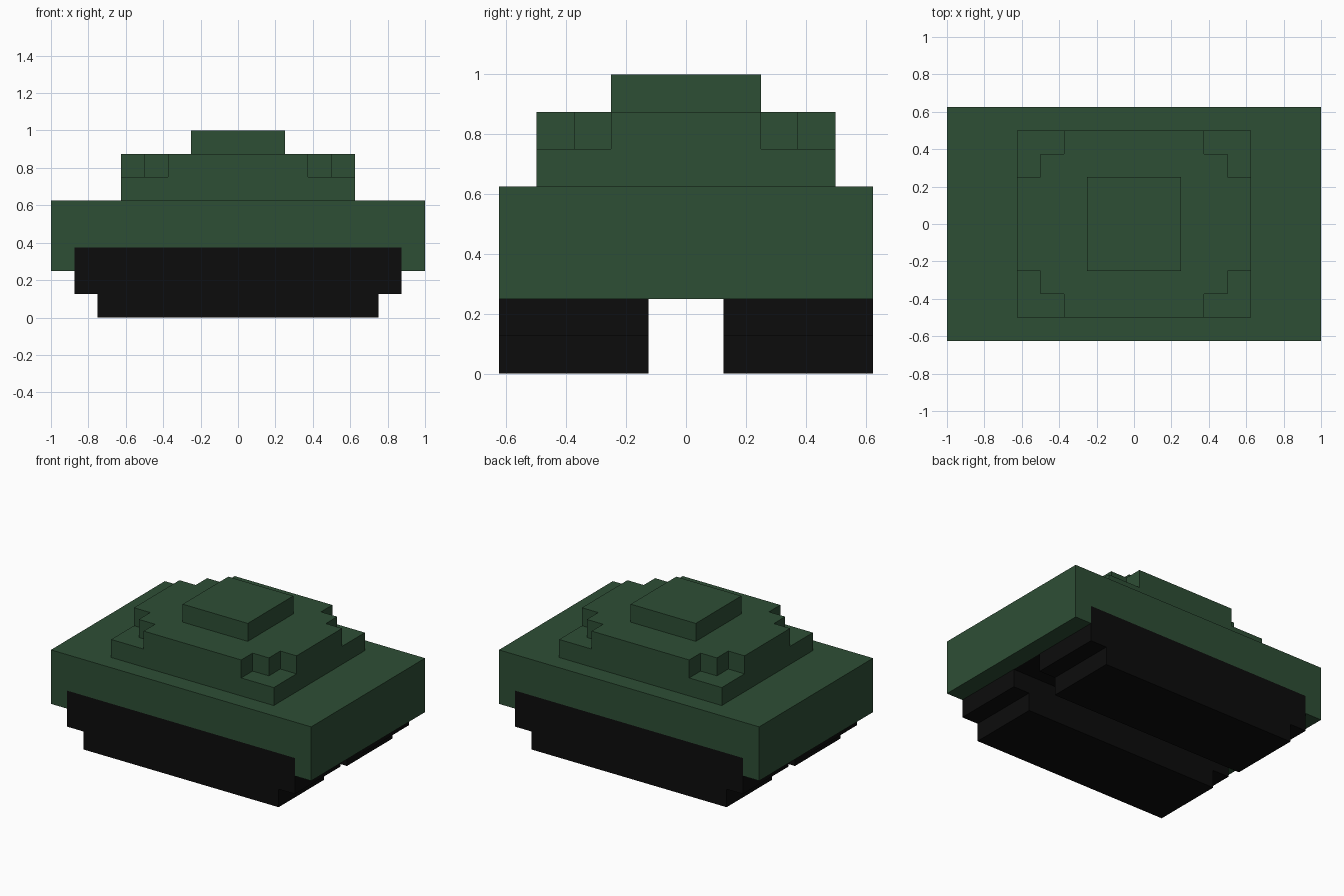
import bpy, bmesh
from mathutils import Vector

if "Cube" in bpy.data.objects:
    bpy.data.objects.remove(bpy.data.objects["Cube"])


def material(name, rgb):
    m = bpy.data.materials.new(name)
    m.diffuse_color = (*rgb, 1.0)
    m.use_nodes = True
    m.node_tree.nodes["Principled BSDF"].inputs["Base Color"].default_value = m.diffuse_color
    return m


GREEN = material("army green", (0.027, 0.077, 0.036))
BLACK = material("track black", (0.0037, 0.0037, 0.0037))


def extrude(name, points, direction, mat):
    """Close a flat outline of 3D points and extrude it along a direction."""
    bm = bmesh.new()
    face = bm.faces.new([bm.verts.new(p) for p in points])
    result = bmesh.ops.extrude_face_region(bm, geom=[face], use_keep_orig=True)
    moved = [g for g in result["geom"] if isinstance(g, bmesh.types.BMVert)]
    bmesh.ops.translate(bm, verts=moved, vec=Vector(direction))
    bmesh.ops.recalc_face_normals(bm, faces=bm.faces)
    mesh = bpy.data.meshes.new(name)
    bm.to_mesh(mesh)
    bm.free()
    mesh.materials.append(mat)
    obj = bpy.data.objects.new(name, mesh)
    bpy.context.collection.objects.link(obj)
    return obj


def side_profile(name, half, y0, y1, mat):
    """Mirror a half outline (x, z) over x = 0 and extrude it across y."""
    outline = half + [(-x, z) for x, z in reversed(half)]
    return extrude(name, [(x, y0, z) for x, z in outline], (0, y1 - y0, 0), mat)


def top_profile(name, corner, z0, z1, mat):
    """Mirror one corner outline (x, y) to all four corners and extrude it up."""
    half = corner + [(-x, y) for x, y in reversed(corner)]
    outline = half + [(x, -y) for x, y in reversed(half)]
    return extrude(name, [(x, y, z0) for x, y in outline], (0, 0, z1 - z0), mat)


# Hull, notched underneath to seat the running gear
side_profile("hull", [(0.875, 0.375), (0.875, 0.25), (1, 0.25), (1, 0.625)],
             -0.625, 0.625, GREEN)

# Tracks with a stepped lower edge, and the belly plate between them
track = [(0.75, 0), (0.75, 0.125), (0.875, 0.125), (0.875, 0.375)]
side_profile("front_track", track, -0.625, -0.125, BLACK)
side_profile("back_track", track, 0.125, 0.625, BLACK)
side_profile("belly_plate", [(0.875, 0.25), (0.875, 0.375)], -0.125, 0.125, BLACK)

# Turret: plain base, layer with stepped corners, square hatch
top_profile("turret_base", [(0.625, 0.5)], 0.625, 0.75, GREEN)
top_profile("turret_top", [(0.625, 0.25), (0.5, 0.25), (0.5, 0.375),
                           (0.375, 0.375), (0.375, 0.5)], 0.75, 0.875, GREEN)
top_profile("hatch", [(0.25, 0.25)], 0.875, 1.0, GREEN)
